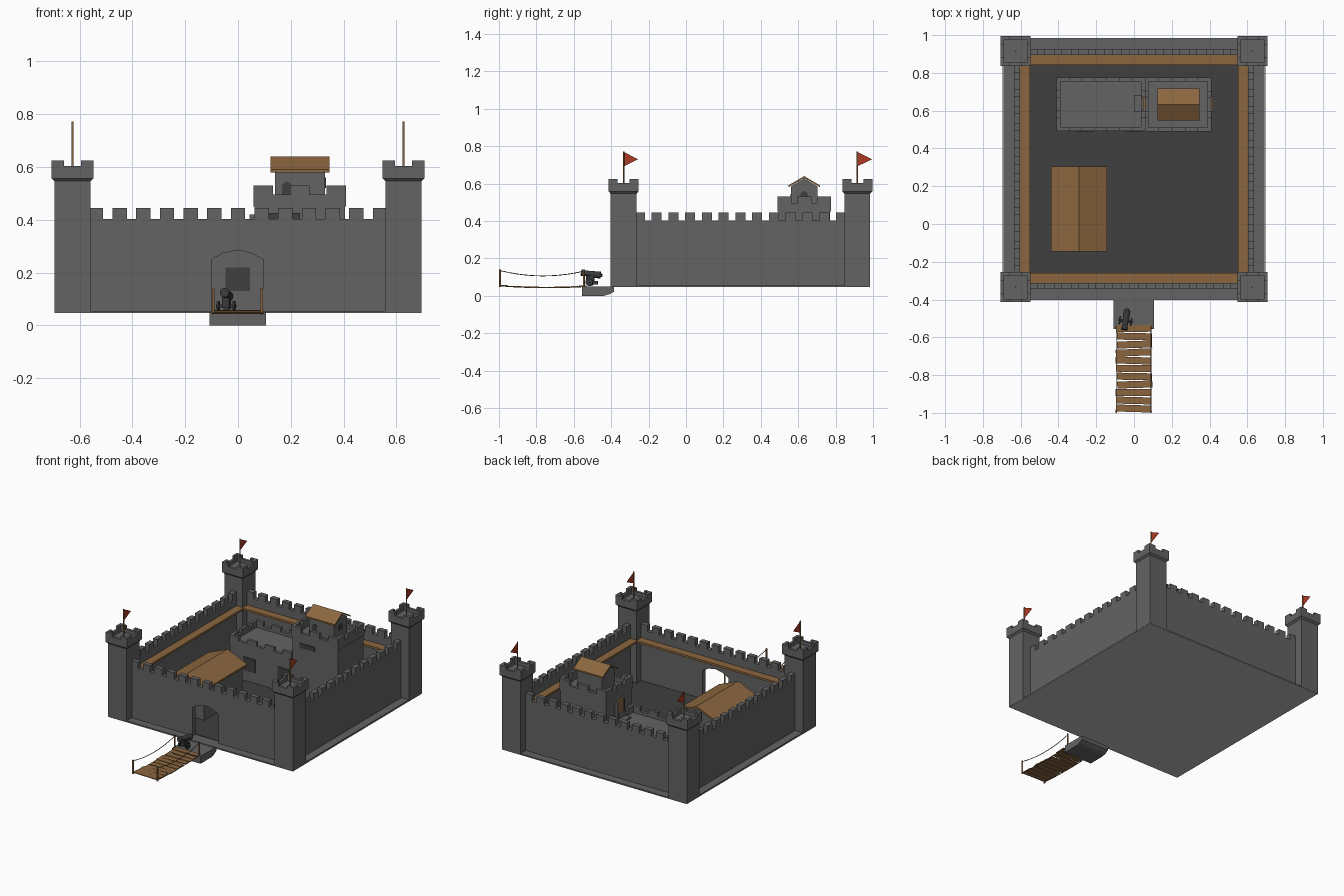
import bpy, bmesh, math, random
from mathutils import Matrix, Vector

if "Cube" in bpy.data.objects:
    bpy.data.objects.remove(bpy.data.objects["Cube"])

random.seed(4)


def material(name, r, g, b):
    m = bpy.data.materials.new(name)
    m.diffuse_color = (r, g, b, 1)
    m.use_nodes = True
    m.node_tree.nodes["Principled BSDF"].inputs["Base Color"].default_value = m.diffuse_color
    return m


STONE = material("stone grey", .125, .125, .125)
PALE = material("pale underside grey", .5, .5, .5)
DARK = material("dark ground grey", .05, .05, .05)
WOOD = material("wood brown", .26, .134, .05)
POLE = material("dark wood", .16, .09, .037)
RED = material("flag red", .42, .042, .018)
IRON = material("iron", .04, .042, .045)
CY = .291                                   # centre of the castle in y
T = Matrix.Translation


def finish(name, bm, mat):
    bmesh.ops.recalc_face_normals(bm, faces=bm.faces)
    me = bpy.data.meshes.new(name)
    bm.to_mesh(me)
    bm.free()
    me.materials.append(mat)
    ob = bpy.data.objects.new(name, me)
    bpy.context.collection.objects.link(ob)
    return ob


def box(bm, x0, x1, y0, y1, z0, z1, M=Matrix()):
    S = T(((x0+x1)/2, (y0+y1)/2, (z0+z1)/2)) @ Matrix.Diagonal((x1-x0, y1-y0, z1-z0, 1))
    bmesh.ops.create_cube(bm, size=1, matrix=M @ S)


def rod(bm, p, q, r1, r2=None, n=14):
    p, q = Vector(p), Vector(q)
    R = (q-p).to_track_quat('Z', 'Y').to_matrix().to_4x4()
    bmesh.ops.create_cone(bm, cap_ends=True, segments=n, radius1=r1, radius2=r1 if r2 is None else r2,
                          depth=(q-p).length, matrix=T((p+q)/2) @ R)


def prism(bm, pts, t, M=Matrix()):
    """Profile in local x-z, extruded along local +y by t."""
    f = bm.faces.new([bm.verts.new(M @ Vector((u, 0, z))) for u, z in pts])
    r = bmesh.ops.extrude_face_region(bm, geom=[f])
    d = M.to_3x3() @ Vector((0, t, 0))
    bmesh.ops.translate(bm, vec=d, verts=[v for v in r['geom'] if isinstance(v, bmesh.types.BMVert)])


def crenel(bm, L, z0, z1, z2, n, mw, t, M, notch=()):
    """Wall panel with n merlons; optional gate notch along the bottom edge."""
    pts = [(-L/2, z0)]
    step = (L-mw)/max(n-1, 1)
    for i in range(n):
        a = -L/2 + i*step
        if i:
            pts.append((a, z1))
        pts += [(a, z2), (a+mw, z2)]
        if i < n-1:
            pts.append((a+mw, z1))
    pts.append((L/2, z0))
    prism(bm, pts + list(notch), t, M)


def parapet(bm, x0, x1, y0, y1, z0, z1, z2, nx, ny, mw, t):
    """Four crenellated panels round a rectangle."""
    cx, cy, w, d = (x0+x1)/2, (y0+y1)/2, x1-x0, y1-y0
    for k in range(4):
        L, off, n = (w, d/2, nx) if k % 2 == 0 else (d, w/2, ny)
        M = T((cx, cy, 0)) @ Matrix.Rotation(k*math.pi/2, 4, 'Z') @ T((0, -off, 0))
        crenel(bm, L, z0, z1, z2, n, mw, t, M)


def arch(w, h, z):
    return [(-w/2, z), (w/2, z), (w/2, z+h*.7), (w*.25, z+h*.93), (0, z+h), (-w*.25, z+h*.93), (-w/2, z+h*.7)]


# base plate with pale underside, and courtyard
bm = bmesh.new()
box(bm, -.692, .692, CY-.692, CY+.692, .049, .055)
finish("base_plate", bm, STONE)
bm = bmesh.new()
box(bm, -.695, .695, CY-.693, CY+.693, .046, .049)
finish("base_underside", bm, PALE)
bm = bmesh.new()
box(bm, -.61, .61, CY-.61, CY+.61, .053, .058)
finish("courtyard", bm, DARK)

# curtain walls with walkways; the front one has the gate
gate = [(.095, .053), (.095, .25), (.05, .274), (0, .285), (-.055, .274), (-.1, .25), (-.1, .053)]
for k, side in enumerate(("front", "right", "back", "left")):
    M = T((0, CY, 0)) @ Matrix.Rotation(k*math.pi/2, 4, 'Z')
    bm = bmesh.new()
    crenel(bm, 1.13, .053, .403, .445, 13, .054, .032, M @ T((0, -.636, 0)), gate if k == 0 else ())
    finish(side + "_wall", bm, STONE)
    bm = bmesh.new()
    box(bm, -.556, .556, -.606, -.55, .336, .35, M)
    finish(side + "_walkway", bm, WOOD)

# corner towers with flags
for sx in (-1, 1):
    for sy in (-1, 1):
        x, y = sx*.627, CY + sy*.625
        bm = bmesh.new()
        box(bm, x-.069, x+.069, y-.069, y+.069, .048, .55)
        bmesh.ops.create_cone(bm, cap_ends=True, segments=4, radius1=.069*2**.5, radius2=.08*2**.5, depth=.012,
                              matrix=T((x, y, .552)) @ Matrix.Rotation(math.pi/4, 4, 'Z'))
        box(bm, x-.08, x+.08, y-.08, y+.08, .557, .58)
        parapet(bm, x-.08, x+.08, y-.08, y+.08, .57, .604, .625, 2, 2, .048, .018)
        finish("corner_tower", bm, STONE)
        bm = bmesh.new()
        rod(bm, (x, y, .575), (x, y, .772), .004)
        finish("flag_pole", bm, WOOD)
        bm = bmesh.new()
        prism(bm, [(0, .77), (.078, .73), (0, .692)], .001, T((x+.0005, y, 0)) @ Matrix.Rotation(math.pi/2, 4, 'Z'))
        finish("flag", bm, RED)

# keep: low hall and taller block
bm = bmesh.new()
box(bm, -.405, .405, .495, .77, .055, .295)
parapet(bm, -.41, .058, .493, .775, .28, .315, .342, 4, 3, .07, .02)
finish("keep_hall", bm, STONE)
bm = bmesh.new()
box(bm, .062, .405, .495, .77, .29, .47)
parapet(bm, .058, .41, .49, .775, .45, .495, .53, 3, 3, .075, .02)
finish("keep_block", bm, STONE)

# small house on the keep, gables facing the sides
RX = Matrix.Rotation(math.pi/2, 4, 'Z')
bm = bmesh.new()
prism(bm, [(-.07, .46), (.07, .46), (.07, .585), (0, .628), (-.07, .585)], .19, T((.33, .632, 0)) @ RX)
finish("roof_house", bm, STONE)


def gable_roof(name, half, ridge, eave, t, length, M):
    b = bmesh.new()
    prism(b, [(-half, eave), (0, ridge), (half, eave), (half, eave-t), (0, ridge-t), (-half, eave-t)], length, M)
    finish(name, b, WOOD)


gable_roof("house_roof", .085, .64, .59, .01, .222, T((.346, .632, 0)) @ RX)

# barn in the courtyard
bm = bmesh.new()
prism(bm, [(-.125, .055), (.125, .055), (.125, .28), (0, .335), (-.125, .28)], .41, T((-.292, -.125, 0)))
finish("barn", bm, STONE)
gable_roof("barn_roof", .148, .345, .283, .012, .45, T((-.292, -.145, 0)))

# windows as thin dark plates
bm = bmesh.new()
for x in (-.26, 0):
    box(bm, x-.047, x+.045, .49, .496, .13, .22)
box(bm, .12, .235, .489, .496, .395, .425)
prism(bm, arch(.036, .05, .495), .006, T((.185, .559, 0)))
prism(bm, arch(.038, .04, .52), .006, T((.334, .632, 0)) @ RX)
finish("windows", bm, DARK)

# doors with stone surrounds
for name, x, y, z, s in (("hall_door", .06, .635, .295, -1), ("keep_door", .405, .635, .058, 1)):
    b1, b2 = bmesh.new(), bmesh.new()
    h, a, c = .125, min(x, x+s*.012), max(x, x+s*.012)
    box(b1, a, c, y-.03, y+.03, z, z+h)
    for e in (-1, 1):
        box(b2, a-.004, c+.004, y+e*.035-.006, y+e*.035+.006, z, z+h)
    finish(name, b1, WOOD)
    finish(name + "_frame", b2, STONE)
bm = bmesh.new()
box(bm, 0, .058, .592, .682, .29, .306)
finish("door_step", bm, STONE)

# rock ledge in front of the gate
bm = bmesh.new()
prism(bm, [(-.555, .05), (-.555, 0), (-.44, 0), (-.41, .008), (-.385, .022), (-.385, .05)],
      .215, T((.107, 0, 0)) @ RX)
finish("gate_ledge", bm, STONE)


def sag(t, z0, z1, drop):
    return z0 + (z1-z0)*t - drop*4*t*(1-t)


# rope bridge: planks, posts, ropes
bm = bmesh.new()
N = 11
for i in range(N):
    t = (i+.5)/N
    M = (T((random.uniform(-.005, .006), -.998+.466*t, sag(t, .056, .053, .009)))
         @ Matrix.Rotation(random.uniform(-.04, .05), 4, 'Z'))
    box(bm, -.094, .092, -.0185, .0185, -.0025, .0025, M)
finish("bridge_planks", bm, WOOD)
bm, br = bmesh.new(), bmesh.new()
for x in (-.094, .09):
    for y in (-.995, -.545):
        rod(bm, (x, y, .046), (x, y, .14), .0055)
    for z0, z1, d in ((.135, .132, .027), (.053, .049, .008)):
        P = [(x, -.995+.45*i/10, sag(i/10, z0, z1, d)) for i in range(11)]
        for p, q in zip(P, P[1:]):
            rod(br, p, q, .0022, n=12)
finish("bridge_posts", bm, WOOD)
finish("bridge_ropes", br, POLE)

# cannon on a small wheeled carriage
bm = bmesh.new()
M = T((-.043, -.502, 0)) @ Matrix.Rotation(-.15, 4, 'Z')
for a, b, r1, r2 in (((.055, .108), (.045, .110), .007, .012), ((.045, .110), (-.045, .122), .019, .014),
                     ((-.045, .122), (-.058, .124), .018, .018)):
    rod(bm, M @ Vector((0, *a)), M @ Vector((0, *b)), r1, r2, 14)
box(bm, -.014, .014, -.03, .012, .068, .105, M)
box(bm, -.01, .01, -.01, .03, .06, .08, M)
for s in (-1, 1):
    rod(bm, M @ Vector((s*.01, -.012, .073)), M @ Vector((s*.038, -.012, .073)), .006)
    rod(bm, M @ Vector((s*.026, -.012, .073)), M @ Vector((s*.034, -.012, .073)), .02)
finish("cannon", bm, IRON)
